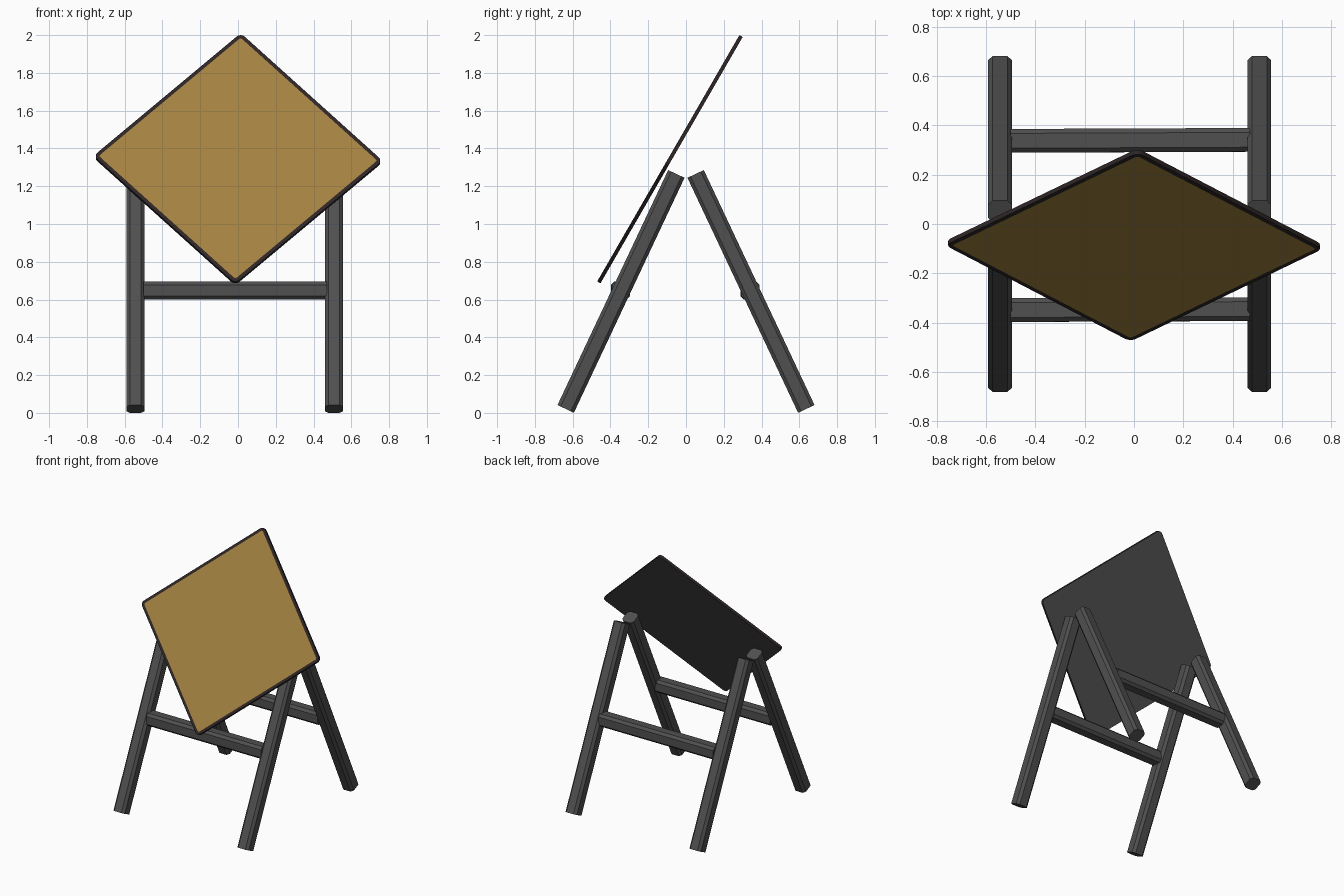
import bpy
import bmesh
from math import radians, cos, sin, pi
from mathutils import Matrix, Vector

if "Cube" in bpy.data.objects:
    bpy.data.objects.remove(bpy.data.objects["Cube"], do_unlink=True)


def make_material(name, rgb):
    mat = bpy.data.materials.new(name)
    mat.use_nodes = True
    mat.diffuse_color = (*rgb, 1)
    mat.node_tree.nodes["Principled BSDF"].inputs["Base Color"].default_value = (*rgb, 1)
    return mat


grey = make_material("dark grey", (0.08, 0.08, 0.08))
ochre = make_material("ochre", (0.37, 0.225, 0.052))
rim = make_material("dark brown", (0.027, 0.018, 0.019))


def finish(bm, name, materials):
    mesh = bpy.data.meshes.new(name)
    bmesh.ops.recalc_face_normals(bm, faces=bm.faces)
    bm.to_mesh(mesh)
    bm.free()
    for mat in materials:
        mesh.materials.append(mat)
    obj = bpy.data.objects.new(name, mesh)
    bpy.context.collection.objects.link(obj)
    return obj


def beam(name, start, end, size=0.096, chamfer=0.018):
    """Square beam with chamfered long edges running between two points."""
    start, end = Vector(start), Vector(end)
    axis = end - start
    bm = bmesh.new()
    bmesh.ops.create_cube(bm, size=1)
    bmesh.ops.scale(bm, vec=(size, size, axis.length), verts=bm.verts)
    long_edges = [e for e in bm.edges
                  if abs(e.verts[0].co.z - e.verts[1].co.z) > size * 2]
    bmesh.ops.bevel(bm, geom=long_edges, offset=chamfer, segments=1, affect='EDGES')
    turn = Vector((0, 0, 1)).rotation_difference(axis).to_matrix().to_4x4()
    bm.transform(Matrix.Translation((start + end) / 2) @ turn)
    return finish(bm, name, [grey])


# Two A-frames, each with a front and a back leg
for side, x in (("right", -0.543), ("left", 0.508)):
    for place, s in (("front", -1), ("back", 1)):
        beam(f"{place}_{side}_leg", (x, s * 0.637, 0.021), (x, s * 0.051, 1.265))

# Crossbars joining the A-frames
for place, y in (("front", -0.347), ("back", 0.339)):
    beam(f"{place}_crossbar", (-0.5, y - 0.002, 0.648), (0.47, y + 0.002, 0.648))

# Rounded square board, tilted back and standing on one corner
half, radius, thick, steps = 0.5412, 0.03, 0.02, 4
bm = bmesh.new()
outline = []
for k in range(4):
    mid = pi / 4 + k * pi / 2
    cx = (half - radius) * (1 if cos(mid) > 0 else -1)
    cy = (half - radius) * (1 if sin(mid) > 0 else -1)
    for i in range(steps + 1):
        a = k * pi / 2 + i * pi / 2 / steps
        outline.append(bm.verts.new((cx + radius * cos(a), cy + radius * sin(a), -thick / 2)))
back = bm.faces.new(outline)
extruded = bmesh.ops.extrude_face_region(bm, geom=[back], use_keep_orig=True)["geom"]
bmesh.ops.translate(bm, vec=(0, 0, thick),
                    verts=[v for v in extruded if isinstance(v, bmesh.types.BMVert)])
bmesh.ops.recalc_face_normals(bm, faces=bm.faces)
for f in bm.faces:
    f.material_index = 1
    if f.normal.z < -0.9:
        f.material_index = 2
    elif f.normal.z > 0.9:
        front = f

# Ochre panel inside the dark rim
bmesh.ops.inset_region(bm, faces=[front], thickness=0.02, use_even_offset=True)
front.material_index = 0
board = finish(bm, "board", [ochre, rim, grey])
board.matrix_world = (Matrix.Translation((0, -0.085, 1.343))
                      @ Matrix.Rotation(radians(60), 4, 'X')
                      @ Matrix.Rotation(radians(45 - 1.1), 4, 'Z'))
